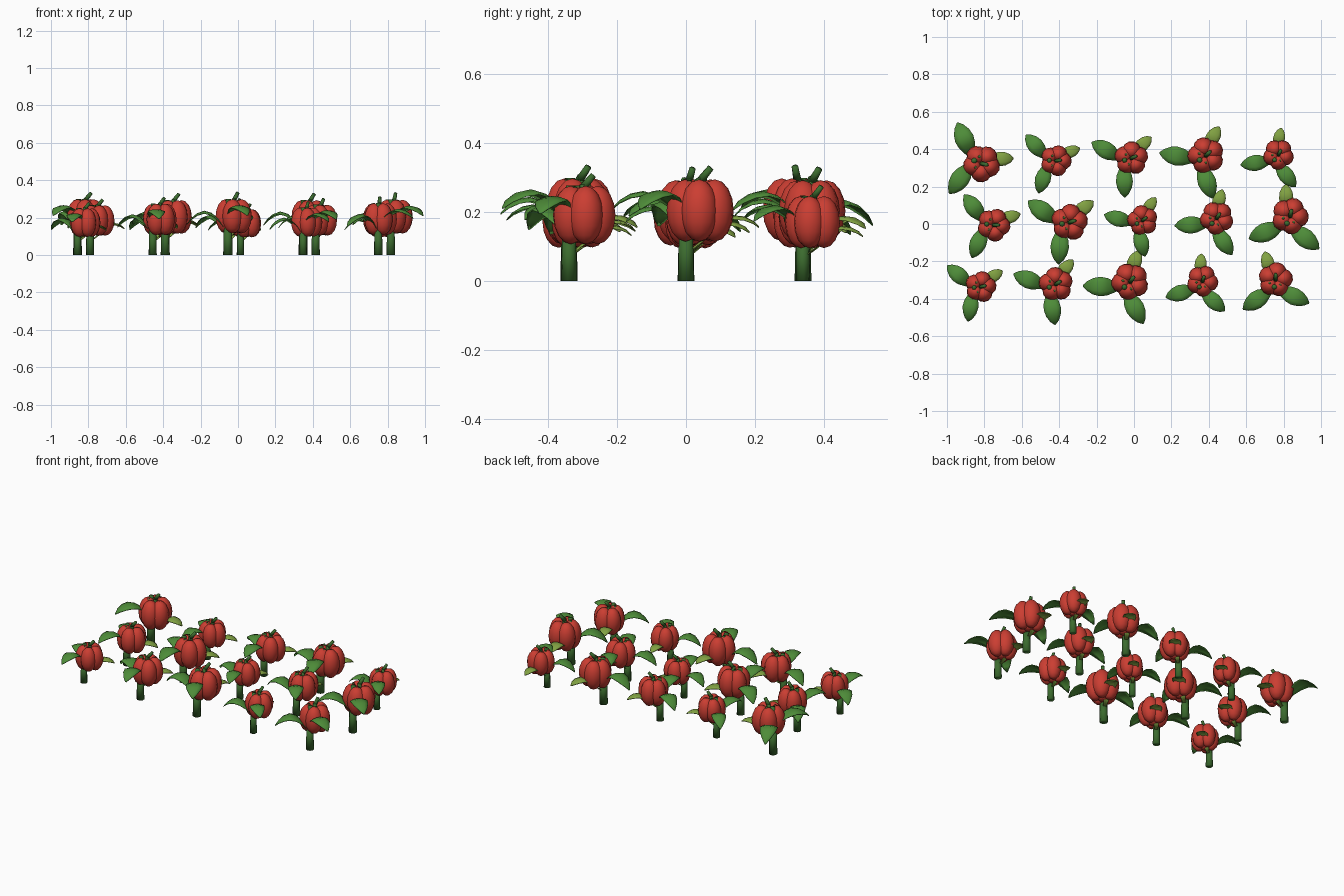
import bpy, bmesh, math
from mathutils import Vector, Matrix

if "Cube" in bpy.data.objects:
    bpy.data.objects.remove(bpy.data.objects["Cube"])


def material(name, rgb):
    m = bpy.data.materials.new(name)
    m.diffuse_color = (*rgb, 1)
    m.use_nodes = True
    m.node_tree.nodes["Principled BSDF"].inputs["Base Color"].default_value = m.diffuse_color
    return m


RED = material("fruit red", (0.60, 0.048, 0.032))
STEM = material("stem green", (0.045, 0.15, 0.028))
LEAF = material("leaf green", (0.075, 0.26, 0.04))
YOUNG = material("young leaf green", (0.22, 0.36, 0.055))


def to_mesh(bm, name, mat, smooth=True):
    me = bpy.data.meshes.new(name)
    bmesh.ops.recalc_face_normals(bm, faces=bm.faces)
    for f in bm.faces:
        f.smooth = smooth
    bm.to_mesh(me)
    bm.free()
    me.materials.append(mat)
    return me


def rod(bm, a, b, r1, r2, sides=8):
    a, b = Vector(a), Vector(b)
    d = b - a
    mtx = Matrix.Translation((a + b) / 2) @ d.to_track_quat('Z', 'Y').to_matrix().to_4x4()
    bmesh.ops.create_cone(bm, cap_ends=True, segments=sides, radius1=r1,
                          radius2=r2, depth=d.length, matrix=mtx)


def ball(bm, center, radii, u=12, v=8):
    mtx = Matrix.Translation(center) @ Matrix.Diagonal((*radii, 1))
    bmesh.ops.create_uvsphere(bm, u_segments=u, v_segments=v, radius=1, matrix=mtx)


def leaf_mesh(name, mat, angle, path, droop=0.22, thick=0.004):
    """Arched blade: path rows are (distance, height, half width)."""
    bm = bmesh.new()
    rot = Matrix.Rotation(math.radians(angle), 3, 'Z')
    layers = []
    for dz in (0, -thick):
        layers.append([[bm.verts.new(rot @ Vector((r, s * w, z + dz - droop * w * s * s)))
                        for s in (-1, -0.5, 0, 0.5, 1)] for r, z, w in path])
    for rows in layers:
        for p, q in zip(rows, rows[1:]):
            for i in range(4):
                bm.faces.new((p[i], p[i + 1], q[i + 1], q[i]))
    # close the rim
    top, low = layers
    rim = [(k, 0) for k in range(len(path))] + [(len(path) - 1, i) for i in range(1, 5)]
    rim += [(k, 4) for k in range(len(path) - 2, -1, -1)] + [(0, i) for i in (3, 2, 1)]
    for (k, i), (m, j) in zip(rim, rim[1:] + rim[:1]):
        bm.faces.new((top[k][i], top[m][j], low[m][j], low[k][i]))
    return to_mesh(bm, name, mat)


# stem with small stubs and the fruit stalk on top
CX, CZ = 0.042, 0.188
bm = bmesh.new()
rod(bm, (0, 0, 0), (0, 0, 0.13), 0.023, 0.02)
rod(bm, (0, 0, 0.13), (0.004, 0, 0.272), 0.02, 0.013)
rod(bm, (CX, 0, 0.2), (CX, 0, 0.275), 0.011, 0.011)
rod(bm, (CX, 0, 0.268), (CX + 0.028, 0.004, 0.302), 0.011, 0.009)
rod(bm, (0.022, 0.024, 0.22), (0.02, 0.028, 0.272), 0.009, 0.007, 6)
rod(bm, (0.022, -0.024, 0.22), (0.02, -0.028, 0.268), 0.009, 0.007, 6)
stem = to_mesh(bm, "stem", STEM)

# fruit of five bulging lobes round a core
bm = bmesh.new()
for k in range(5):
    a = math.tau * k / 5
    ball(bm, (CX + 0.041 * math.cos(a), 0.041 * math.sin(a), CZ), (0.051, 0.051, 0.083))
ball(bm, (CX, 0, CZ - 0.008), (0.055, 0.055, 0.075))
fruit = to_mesh(bm, "fruit", RED)

# three arched leaves at different heights
young = leaf_mesh("young_leaf", YOUNG, 24, [
    (0.012, 0.085, 0.008), (0.05, 0.115, 0.014), (0.09, 0.155, 0.027),
    (0.125, 0.175, 0.035), (0.155, 0.172, 0.032), (0.18, 0.16, 0.02), (0.195, 0.145, 0.003)])
side = leaf_mesh("side_leaf", LEAF, 134, [
    (0.012, 0.13, 0.01), (0.045, 0.175, 0.026), (0.08, 0.205, 0.042),
    (0.115, 0.215, 0.047), (0.15, 0.203, 0.04), (0.18, 0.178, 0.023), (0.2, 0.15, 0.003)])
upper = leaf_mesh("upper_leaf", LEAF, 255, [
    (0.012, 0.165, 0.01), (0.045, 0.207, 0.026), (0.08, 0.232, 0.041),
    (0.115, 0.242, 0.046), (0.15, 0.235, 0.039), (0.18, 0.217, 0.023), (0.2, 0.195, 0.003)])

# five by three bed, every plant turned and scaled a little differently
SCALES = [[0.92, 1.01, 1.10, 0.93, 1.02],
          [0.98, 1.08, 0.90, 0.99, 1.09],
          [1.10, 0.92, 0.99, 1.08, 0.91]]
for row in range(3):
    for col in range(5):
        x = -0.858 + 0.402 * col + (0.067 if row == 1 else 0)
        turn = math.radians(6 + 18.7 * col - 13.5 * row)
        for me in (stem, fruit, young, side, upper):
            ob = bpy.data.objects.new(f"{me.name}_{row + 1}_{col + 1}", me)
            ob.location = (x, -0.34 + 0.34 * row, 0)
            ob.rotation_euler = (0, 0, turn)
            ob.scale = (SCALES[row][col],) * 3
            bpy.context.collection.objects.link(ob)
